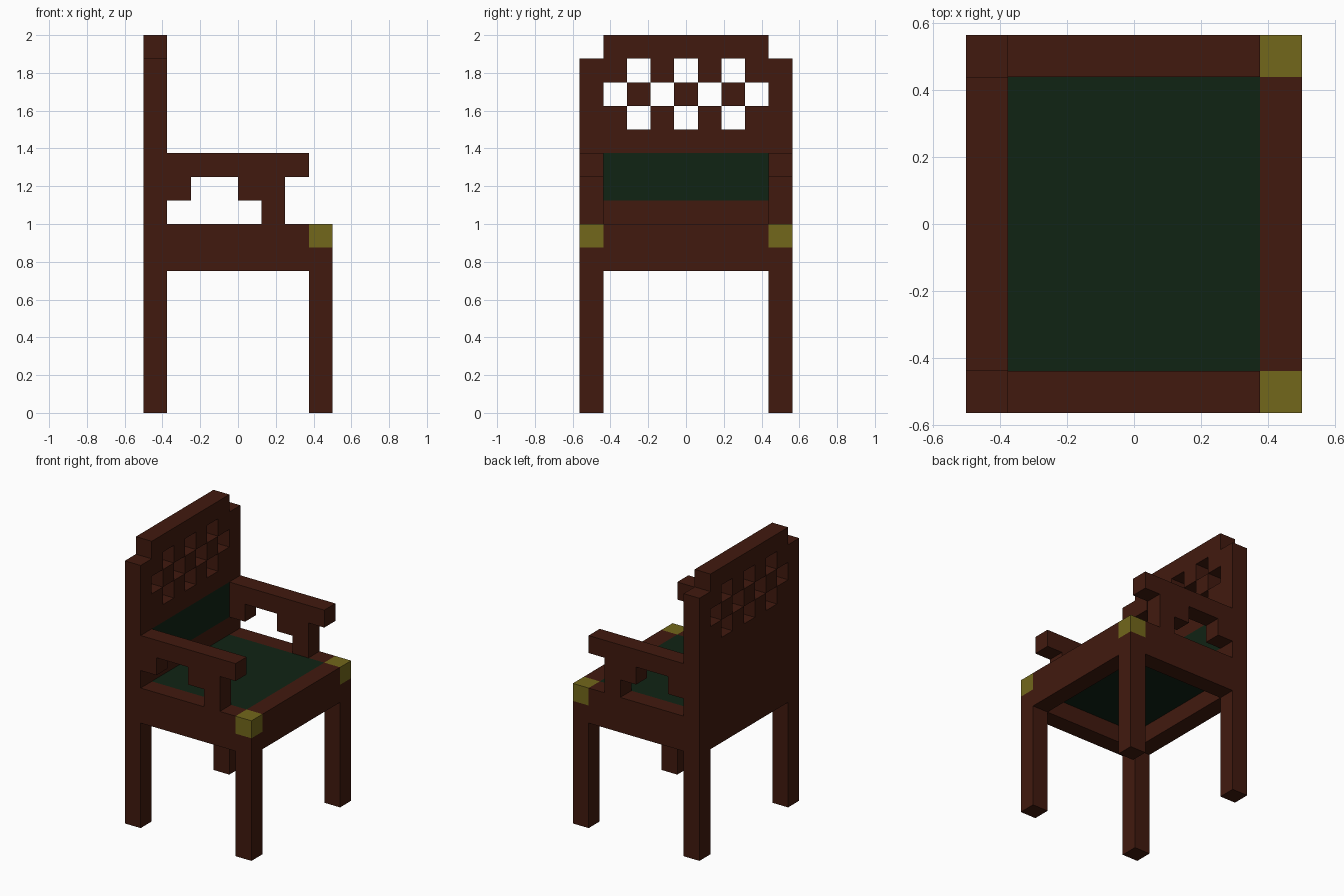
import bpy, bmesh

if "Cube" in bpy.data.objects:
    bpy.data.objects.remove(bpy.data.objects["Cube"])

U = 0.125  # one grid block; every part is laid out in blocks


def material(name, rgb):
    m = bpy.data.materials.new(name)
    m.diffuse_color = (*rgb, 1)
    m.use_nodes = True
    m.node_tree.nodes["Principled BSDF"].inputs["Base Color"].default_value = m.diffuse_color
    return m


WOOD = material("dark_wood", (0.053, 0.010, 0.0045))
GREEN = material("green_cushion", (0.005, 0.017, 0.007))
GOLD = material("gold", (0.17, 0.136, 0.011))


def finish(name, bm, *mats):
    bmesh.ops.remove_doubles(bm, verts=bm.verts, dist=1e-5)
    mesh = bpy.data.meshes.new(name)
    bm.to_mesh(mesh)
    bm.free()
    for m in mats:
        mesh.materials.append(m)
    ob = bpy.data.objects.new(name, mesh)
    bpy.context.collection.objects.link(ob)
    return ob


def box(name, lo, hi, mat):
    """Box between two corners given in blocks."""
    bm = bmesh.new()
    bmesh.ops.create_cube(bm, size=1)
    for v in bm.verts:
        v.co = [U * (hi[i] if v.co[i] > 0 else lo[i]) for i in range(3)]
    return finish(name, bm, mat)


def side_profile(name, pts, y0, y1, mat):
    """Extrude an x-z outline (in blocks) from y0 to y1."""
    bm = bmesh.new()
    face = bm.faces.new([bm.verts.new((x * U, y0 * U, z * U)) for x, z in pts])
    ext = bmesh.ops.extrude_face_region(bm, geom=[face], use_keep_orig=True)
    moved = [g for g in ext["geom"] if isinstance(g, bmesh.types.BMVert)]
    bmesh.ops.translate(bm, verts=moved, vec=(0, (y1 - y0) * U, 0))
    bmesh.ops.recalc_face_normals(bm, faces=bm.faces)
    return finish(name, bm, mat)


# Backrest: 9 columns of blocks, checkered openings, stepped top corners
def solid(c, r):
    if not (0 <= c < 9 and 6 <= r < 16):
        return False
    inner = 1 <= c <= 7
    if r == 15:
        return inner
    return not (inner and 12 <= r <= 14 and (c + r) % 2 == 0)


def backrest():
    bm = bmesh.new()

    def quad(pts, slot=0):
        f = bm.faces.new([bm.verts.new((x * U, y * U, z * U)) for x, y, z in pts])
        f.material_index = slot

    b, f = -4, -3  # rear and front planes
    for r in range(6, 16):
        for c in range(9):
            if not solid(c, r):
                continue
            y, z = c - 4.5, r
            ring = [(y, z), (y + 1, z), (y + 1, z + 1), (y, z + 1)]
            # the cushion is the green field on the front face
            quad([(f, *p) for p in ring], int(1 <= c <= 7 and r in (9, 10)))
            quad([(b, *p) for p in reversed(ring)])
            # side walls only where the neighbouring block is empty
            for i, (dc, dr) in enumerate([(0, -1), (1, 0), (0, 1), (-1, 0)]):
                if not solid(c + dc, r + dr):
                    p, q = ring[i], ring[(i + 1) % 4]
                    quad([(f, *q), (f, *p), (b, *p), (b, *q)])
    finish("backrest", bm, WOOD, GREEN)


backrest()

# Seat cushion and the front rail between the legs
box("seat_cushion", (-3, -3.5, 7), (3, 3.5, 8), GREEN)
box("front_rail", (3, -3.5, 6), (4, 3.5, 8), WOOD)

# Armrest outline: arm, rear bracket and stepped front post
ARM = [(-3, 11), (-3, 9), (-2, 9), (-2, 10), (0, 10), (0, 9), (1, 9),
       (1, 8), (2, 8), (2, 10), (3, 10), (3, 11)]

# Parts repeated on both sides
for side, y in (("right", -4.5), ("left", 3.5)):
    box(f"{side}_back_leg", (-4, y, 0), (-3, y + 1, 6), WOOD)
    box(f"{side}_front_leg", (3, y, 0), (4, y + 1, 7), WOOD)
    box(f"{side}_gold_corner", (3, y, 7), (4, y + 1, 8), GOLD)
    box(f"{side}_seat_rail", (-3, y, 6), (3, y + 1, 8), WOOD)
    side_profile(f"{side}_armrest", ARM, y, y + 1, WOOD)
